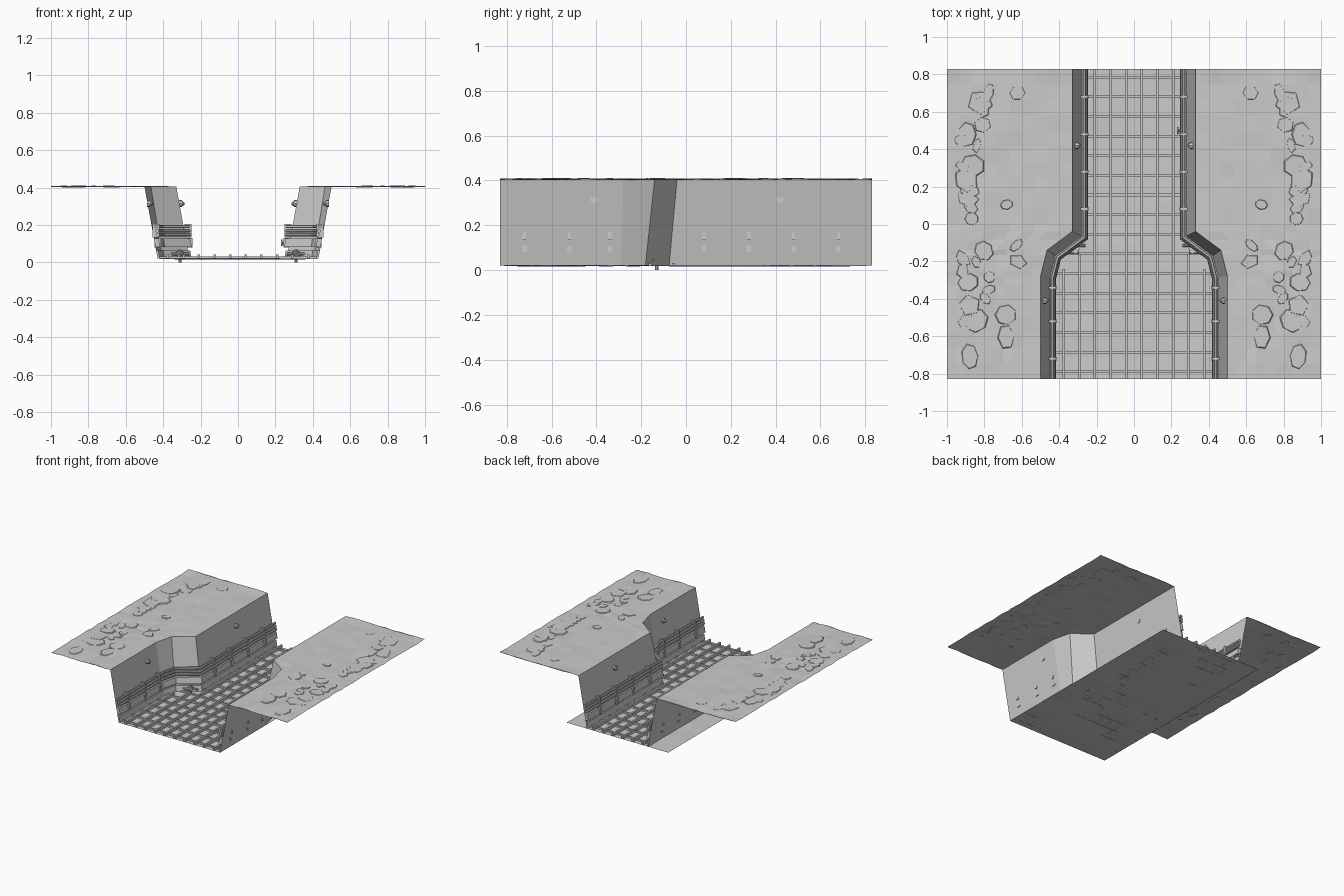
import bpy, bmesh, random
from math import pi
from mathutils import Vector, Matrix

if "Cube" in bpy.data.objects:
    bpy.data.objects.remove(bpy.data.objects["Cube"])

random.seed(4)
Y = 0.83
TOP, BOT = 0.405, 0.02
# right-hand rim of the trench, front to back
RIM = [Vector(p) for p in [(0.50, -Y), (0.50, -0.28), (0.465, -0.14), (0.33, -0.04), (0.33, Y)]]


def finish(bm, name, mirror=False):
    bmesh.ops.recalc_face_normals(bm, faces=bm.faces)
    me = bpy.data.meshes.new(name)
    bm.to_mesh(me)
    bm.free()
    ob = bpy.data.objects.new(name, me)
    bpy.context.collection.objects.link(ob)
    if mirror:
        ob.modifiers.new("mirror", 'MIRROR').use_mirror_merge = False
    return ob


def box(bm, c, s, rot=0):
    m = Matrix.Translation(c) @ Matrix.Rotation(rot, 4, 'Z') @ Matrix.Diagonal((*s, 1))
    bmesh.ops.create_cube(bm, size=1, matrix=m)


def cyl(bm, c, r, length, axis='Z', n=8):
    rot = {'X': Matrix.Rotation(pi / 2, 4, 'Y'), 'Y': Matrix.Rotation(pi / 2, 4, 'X'),
           'Z': Matrix.Identity(4)}[axis]
    bmesh.ops.create_cone(bm, cap_ends=True, segments=n, radius1=r, radius2=r, depth=length,
                          matrix=Matrix.Translation(c) @ rot)


def rim_x(y):
    for a, b in zip(RIM, RIM[1:]):
        if y <= b.y + 1e-6:
            return a.x + (b.x - a.x) * (y - a.y) / (b.y - a.y)
    return RIM[-1].x


def inset(d):
    """Rim path moved d into the trench, with mitred corners."""
    out = []
    for i, p in enumerate(RIM):
        dirs = []
        if i > 0:
            dirs.append((p - RIM[i - 1]).normalized())
        if i < len(RIM) - 1:
            dirs.append((RIM[i + 1] - p).normalized())
        ns = [Vector((-v.y, v.x)) for v in dirs]
        m = sum(ns, Vector((0, 0))).normalized()
        out.append(p + m * d / m.dot(ns[0]))
    return out


def sweep(bm, profile, closed=True):
    """Sweep an (inset, z) profile along the rim."""
    rows = [[bm.verts.new((p.x, p.y, z)) for p in inset(d)] for d, z in profile]
    pairs = list(zip(rows, rows[1:]))
    if closed:
        pairs.append((rows[-1], rows[0]))
    for a, b in pairs:
        for i in range(len(RIM) - 1):
            bm.faces.new((a[i], a[i + 1], b[i + 1], b[i]))
    if closed:
        for k in (0, -1):
            bm.faces.new([r[k] for r in rows])


def wall_d(z):
    return 0.07 * (TOP - z) / (TOP - BOT)


# trench floor
bm = bmesh.new()
bmesh.ops.create_grid(bm, x_segments=8, y_segments=14, size=1,
                      matrix=Matrix.Translation((0, 0, BOT)) @ Matrix.Diagonal((0.43, Y, 1, 1)))
for v in bm.verts:
    if abs(v.co.x) < 0.4 and abs(v.co.y) < 0.8:
        v.co.z += random.uniform(-0.005, 0.002)
finish(bm, "trench_floor")

# sloping walls
bm = bmesh.new()
sweep(bm, [(0.07, BOT), (wall_d(0.26), 0.26), (0, TOP)], closed=False)
finish(bm, "trench_wall", True)

# uneven ground plates on both sides
bm = bmesh.new()
ys = sorted({round(-Y + 2 * Y * i / 20, 4) for i in range(21)} | {p.y for p in RIM})
cols = 10
grid = []
for y in ys:
    x0 = rim_x(y)
    row = []
    for c in range(cols + 1):
        dz = 0 if c == 0 else random.uniform(-0.003, 0.004)
        row.append(bm.verts.new((x0 + (1 - x0) * c / cols, y, TOP + dz)))
    grid.append(row)
for a, b in zip(grid, grid[1:]):
    for i in range(cols):
        bm.faces.new((a[i], a[i + 1], b[i + 1], b[i]))
finish(bm, "ground_plate", True)

# flat broken slabs bedded in the ground
bm = bmesh.new()
for _ in range(34):
    y = random.uniform(-0.74, 0.74)
    x = random.choice([random.uniform(0.62, 0.92), random.uniform(0.86, 0.92)])
    r = random.uniform(0.03, 0.075)
    m = (Matrix.Translation((x, y, TOP + 0.001)) @ Matrix.Rotation(random.uniform(0, 3), 4, 'Z')
         @ Matrix.Rotation(random.uniform(-0.03, 0.03), 4, 'X')
         @ Matrix.Diagonal((1, random.uniform(0.5, 1), 1, 1)))
    bmesh.ops.create_cone(bm, cap_ends=True, segments=random.randint(5, 7), radius1=r,
                          radius2=r * 0.9, depth=0.006, matrix=m)
finish(bm, "ground_slabs", True)

# three pipes along each wall
bm = bmesh.new()
for z in (0.192, 0.170, 0.148):
    d = wall_d(z) + 0.025
    r = 0.009
    sweep(bm, [(d - r, z - r / 2), (d - r / 2, z - r), (d + r / 2, z - r), (d + r, z - r / 2),
               (d + r, z + r / 2), (d + r / 2, z + r), (d - r / 2, z + r), (d - r, z + r / 2)])
finish(bm, "wall_pipes", True)

# cable duct and skirting below the pipes
bm = bmesh.new()
for z0, z1, t in ((0.082, 0.128, 0.025), (0.022, 0.065, 0.012)):
    a, b = wall_d(z0), wall_d(z1)
    sweep(bm, [(a, z0), (a + t, z0), (b + t, z1), (b, z1)])
finish(bm, "wall_duct", True)

# brackets holding pipes and duct
bm = bmesh.new()
for y in (-0.72, -0.52, -0.34, 0.08, 0.28, 0.48, 0.68):
    x = rim_x(y)
    box(bm, (x - wall_d(0.17) - 0.019, y, 0.17), (0.038, 0.014, 0.072))
    box(bm, (x - wall_d(0.105) - 0.016, y, 0.105), (0.034, 0.02, 0.05))
finish(bm, "pipe_brackets", True)

# wall lamps
bm = bmesh.new()
for y in (-0.41, 0.42):
    x = rim_x(y) - wall_d(0.315)
    cyl(bm, (x - 0.006, y, 0.315), 0.018, 0.016, 'X')
    bmesh.ops.create_icosphere(bm, subdivisions=1, radius=0.014,
                               matrix=Matrix.Translation((x - 0.016, y, 0.315)))
finish(bm, "wall_lamps", True)

# lengthwise floor rails, outer ones only in the wide part
bm = bmesh.new()
for x, y1 in ((0.042, Y), (0.125, Y), (0.21, Y), (0.29, -0.16), (0.375, -0.24)):
    box(bm, (x, (y1 - Y) / 2, 0.031), (0.013, y1 + Y, 0.022))
finish(bm, "floor_rails", True)

# low cross bars between the rails
bm = bmesh.new()
for k in range(16):
    y = -0.79 + 0.105 * k
    w = min(0.42, rim_x(y) - 0.07)
    box(bm, (0, y, 0.025), (2 * w, 0.014, 0.012))
finish(bm, "floor_cross_bars")

# valves beside the bend
bm = bmesh.new()
cyl(bm, (0.31, -0.13, 0.035), 0.008, 0.07)
cyl(bm, (0.31, -0.13, 0.058), 0.018, 0.008)
cyl(bm, (0.33, -0.15, 0.045), 0.008, 0.07, 'X')
cyl(bm, (0.285, -0.115, 0.045), 0.007, 0.05, 'X')
box(bm, (0.31, -0.14, 0.043), (0.022, 0.034, 0.022), 0.6)
finish(bm, "floor_valves", True)

# small wall valve in the narrow part
bm = bmesh.new()
cyl(bm, (0.25, 0.5, 0.105), 0.008, 0.04, 'X')
cyl(bm, (0.234, 0.5, 0.105), 0.018, 0.006, 'X')
finish(bm, "wall_valve")
